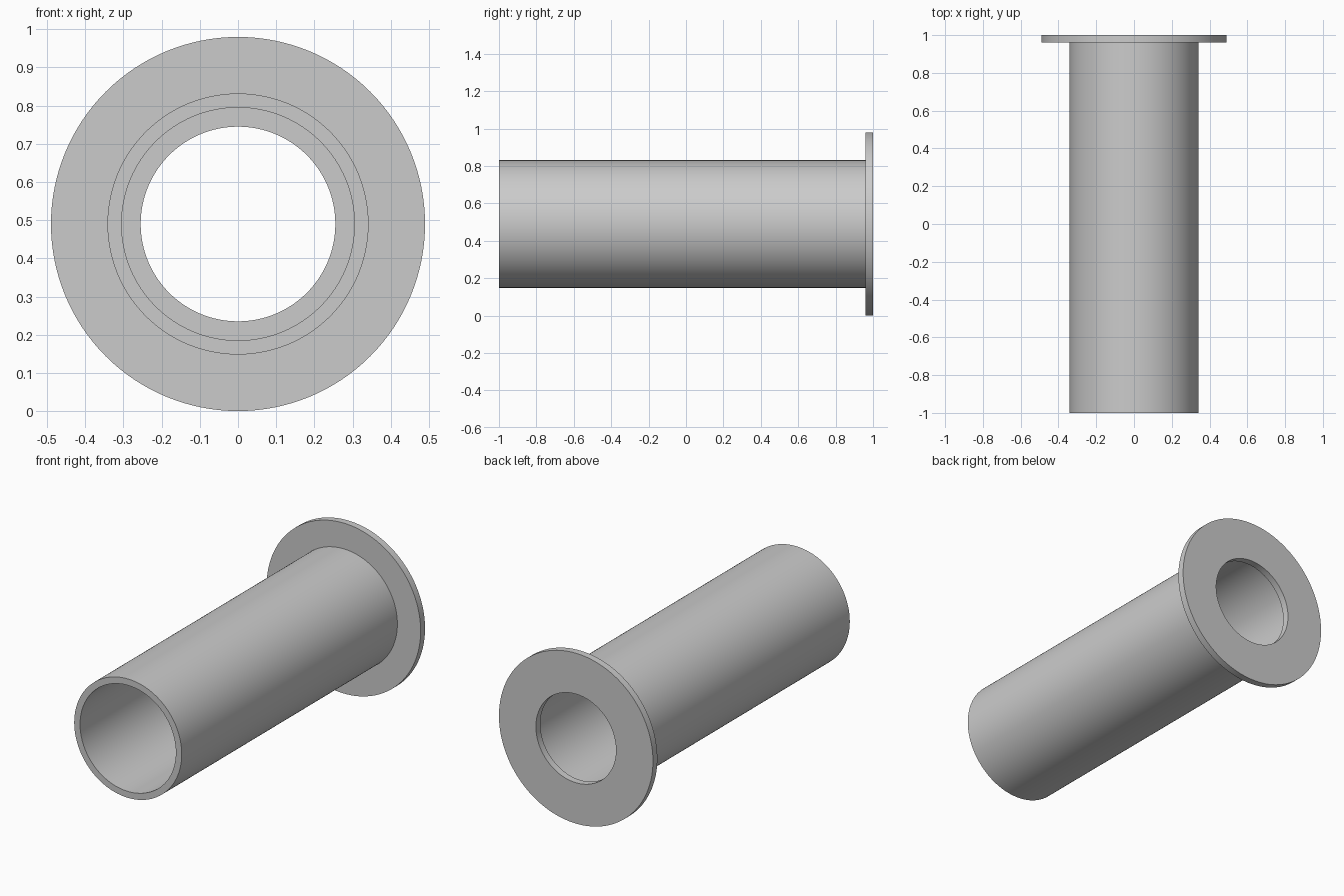
import bpy
import bmesh
import math
from mathutils import Vector

old = bpy.data.objects.get("Cube")
if old:
    bpy.data.objects.remove(old, do_unlink=True)

# Dimensions
FLANGE_R, TUBE_R, BORE_R, HOLE_R = 0.49, 0.342, 0.305, 0.255
FRONT, FLANGE_FRONT, BACK = -1.0, 0.96, 1.0
SEGMENTS = 128

# Plain grey material
grey = bpy.data.materials.new("plain grey")
grey.use_nodes = True
color = (0.6, 0.6, 0.6, 1.0)
grey.diffuse_color = color
grey.node_tree.nodes["Principled BSDF"].inputs["Base Color"].default_value = color


def lathe(name, profile, material):
    """Revolve a closed (radius, y) profile around the y axis."""
    bm = bmesh.new()
    verts = [bm.verts.new((r, y, 0)) for r, y in profile]
    edges = [bm.edges.new((v, verts[i - 1])) for i, v in enumerate(verts)]
    bmesh.ops.spin(bm, geom=verts + edges, cent=Vector(), axis=Vector((0, 1, 0)),
                   angle=math.tau, steps=SEGMENTS, use_merge=True)
    bmesh.ops.remove_doubles(bm, verts=bm.verts[:], dist=1e-5)
    bmesh.ops.recalc_face_normals(bm, faces=bm.faces[:])
    mesh = bpy.data.meshes.new(name)
    bm.to_mesh(mesh)
    bm.free()
    mesh.materials.append(material)
    obj = bpy.data.objects.new(name, mesh)
    bpy.context.collection.objects.link(obj)
    return obj


# Tube and end flange as one turned solid, with a smaller hole through the flange
body = lathe("flanged_tube", [
    (TUBE_R, FRONT), (TUBE_R, FLANGE_FRONT),
    (FLANGE_R, FLANGE_FRONT), (FLANGE_R, BACK),
    (HOLE_R, BACK), (HOLE_R, FLANGE_FRONT),
    (BORE_R, FLANGE_FRONT), (BORE_R, FRONT),
], grey)
body.location.z = FLANGE_R

# Smooth round walls, sharp rims
bpy.ops.object.select_all(action='DESELECT')
body.select_set(True)
bpy.context.view_layer.objects.active = body
bpy.ops.object.shade_smooth_by_angle(angle=math.radians(30))
